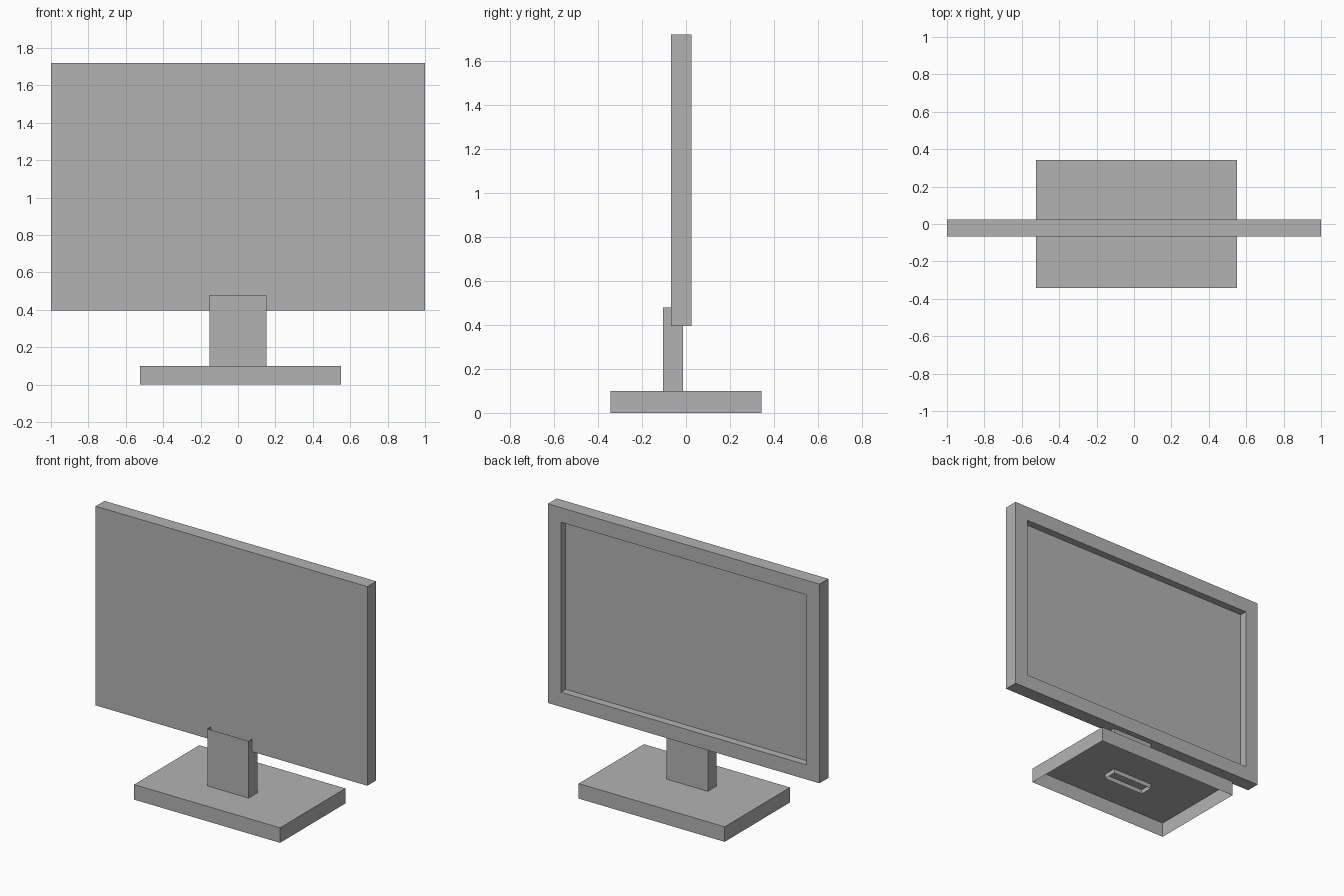
import bpy
import bmesh
from mathutils import Vector

cube = bpy.data.objects.get("Cube")
if cube:
    bpy.data.objects.remove(cube, do_unlink=True)

grey = bpy.data.materials.new("matte_grey")
grey.use_nodes = True
colour = (0.45, 0.45, 0.45, 1)
grey.diffuse_color = colour
grey.node_tree.nodes["Principled BSDF"].inputs["Base Color"].default_value = colour


def face_towards(bm, direction):
    return max(bm.faces, key=lambda f: f.normal.dot(Vector(direction)))


def box(name, low, high, open_sides=(), recess=None):
    """Box between two corners, with optional missing sides or a recessed face."""
    low, high = Vector(low), Vector(high)
    bm = bmesh.new()
    bmesh.ops.create_cube(bm, size=1)
    bmesh.ops.scale(bm, vec=high - low, verts=bm.verts)
    bmesh.ops.translate(bm, vec=(low + high) / 2, verts=bm.verts)
    bm.normal_update()
    for side in open_sides:
        bmesh.ops.delete(bm, geom=[face_towards(bm, side)], context='FACES_ONLY')
    if recess:
        side, border, depth = recess
        face = face_towards(bm, side)
        bmesh.ops.inset_region(bm, faces=[face], thickness=border, use_even_offset=True)
        panel = bmesh.ops.extrude_discrete_faces(bm, faces=[face])["faces"][0]
        bmesh.ops.translate(bm, vec=Vector(side) * -depth, verts=panel.verts)
    mesh = bpy.data.meshes.new(name)
    bm.to_mesh(mesh)
    bm.free()
    mesh.materials.append(grey)
    obj = bpy.data.objects.new(name, mesh)
    bpy.context.collection.objects.link(obj)
    return obj


UP, DOWN, BACK = (0, 0, 1), (0, 0, -1), (0, 1, 0)

# Hollow base plate, open underneath
box("base", (-0.525, -0.343, 0), (0.55, 0.343, 0.1), open_sides=[DOWN])

# Neck sleeve, open at both ends and passing just through the base
box("neck", (-0.152, -0.105, 0.07), (0.152, -0.013, 0.48), open_sides=[UP, DOWN])

# Display housing with the screen sunk into its rear-facing frame
box("display", (-1, -0.068, 0.395), (1, 0.025, 1.72), recess=(BACK, 0.097, 0.05))
